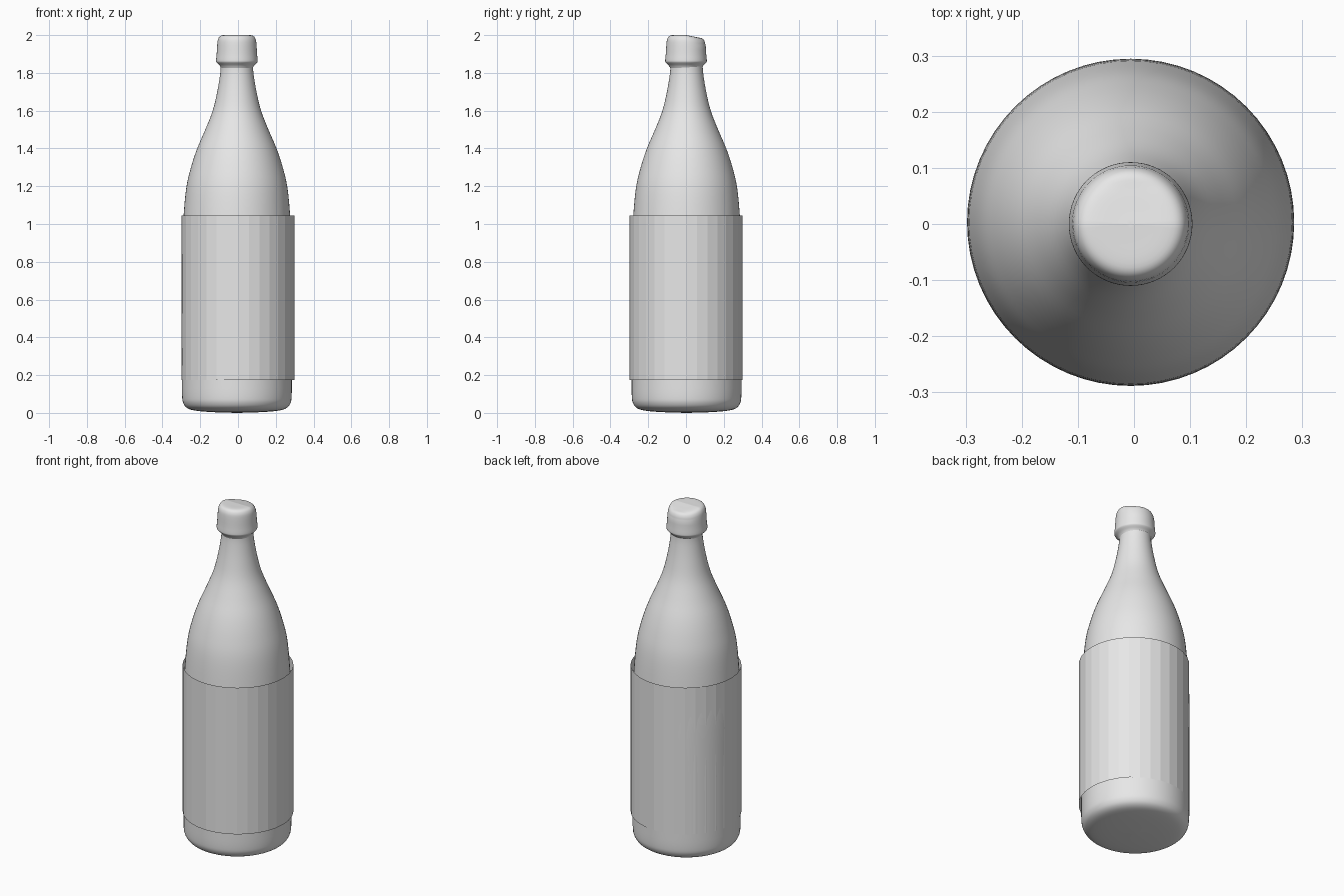
import bpy
import bmesh
import math
from mathutils import Vector

default = bpy.data.objects.get("Cube")
if default:
    bpy.data.objects.remove(default, do_unlink=True)

# One plain grey for every part
grey = bpy.data.materials.new("plain grey")
grey.use_nodes = True
grey.diffuse_color = (0.8, 0.8, 0.8, 1)
grey.node_tree.nodes["Principled BSDF"].inputs["Base Color"].default_value = (0.8, 0.8, 0.8, 1)


def smooth_profile(points, steps=4):
    """Round a radius/height profile with a Catmull-Rom curve."""
    pts = [Vector(p) for p in points]
    pts = [pts[0]] + pts + [pts[-1]]
    out = []
    for a, b, c, d in zip(pts, pts[1:], pts[2:], pts[3:]):
        for i in range(steps):
            t = i / steps
            out.append(b + (c - a) * t / 2
                       + (2 * a - 5 * b + 4 * c - d) * t * t / 2
                       + (3 * b - a - 3 * c + d) * t ** 3 / 2)
    return out + [pts[-1]]


def lathe(name, profile, sides, centre=(0, 0), smooth=True, shape=None):
    """Spin a radius/height profile about the vertical axis."""
    bm = bmesh.new()
    verts = [bm.verts.new((max(r, 0), 0, z)) for r, z in profile]
    edges = [bm.edges.new(pair) for pair in zip(verts, verts[1:])]
    bmesh.ops.spin(bm, geom=verts + edges, cent=(0, 0, 0), axis=(0, 0, 1),
                   angle=math.tau, steps=sides)
    bmesh.ops.remove_doubles(bm, verts=bm.verts, dist=0.0002)
    if shape:
        for v in bm.verts:
            shape(v)
    bmesh.ops.recalc_face_normals(bm, faces=bm.faces)
    mesh = bpy.data.meshes.new(name)
    bm.to_mesh(mesh)
    bm.free()
    mesh.materials.append(grey)
    obj = bpy.data.objects.new(name, mesh)
    obj.location = (centre[0], centre[1], 0)
    bpy.context.collection.objects.link(obj)
    if smooth:
        bpy.ops.object.select_all(action='DESELECT')
        obj.select_set(True)
        bpy.context.view_layer.objects.active = obj
        bpy.ops.object.shade_smooth_by_angle(angle=math.radians(40))
    return obj


def dent(v):
    """Let the back half of the cap top sink slightly."""
    if v.co.z > 1.95 and v.co.y > 0:
        v.co.z -= 0.014 * min(v.co.y / 0.07, 1)


axis = (-0.006, 0.003)

# Bottle body: rounded base, straight wall, long shoulder and neck
body = [(0, 0), (0.13, 0.004), (0.22, 0.012), (0.262, 0.025), (0.283, 0.05),
        (0.290, 0.09), (0.291, 0.2), (0.291, 0.5), (0.291, 0.85), (0.283, 1.03),
        (0.268, 1.19), (0.243, 1.3), (0.21, 1.4), (0.167, 1.5), (0.128, 1.6),
        (0.104, 1.7), (0.089, 1.79), (0.085, 1.84), (0.085, 1.88)]
lathe("bottle_body", smooth_profile(body), 64, axis)

# Cap: flared lower lip, tapering side and rounded top
cap = [(0.084, 1.826), (0.092, 1.84), (0.108, 1.856), (0.110, 1.868), (0.107, 1.9),
       (0.103, 1.96), (0.098, 1.982), (0.088, 1.995), (0.07, 2.0), (0.03, 2.0), (0, 2.0)]
lathe("cap", smooth_profile(cap, 3), 64, (axis[0], 0), shape=dent)

# Label: thin faceted sleeve, open at both ends
lathe("label_sleeve", [(0.298, 0.175), (0.298, 1.045)], 32, smooth=False)
